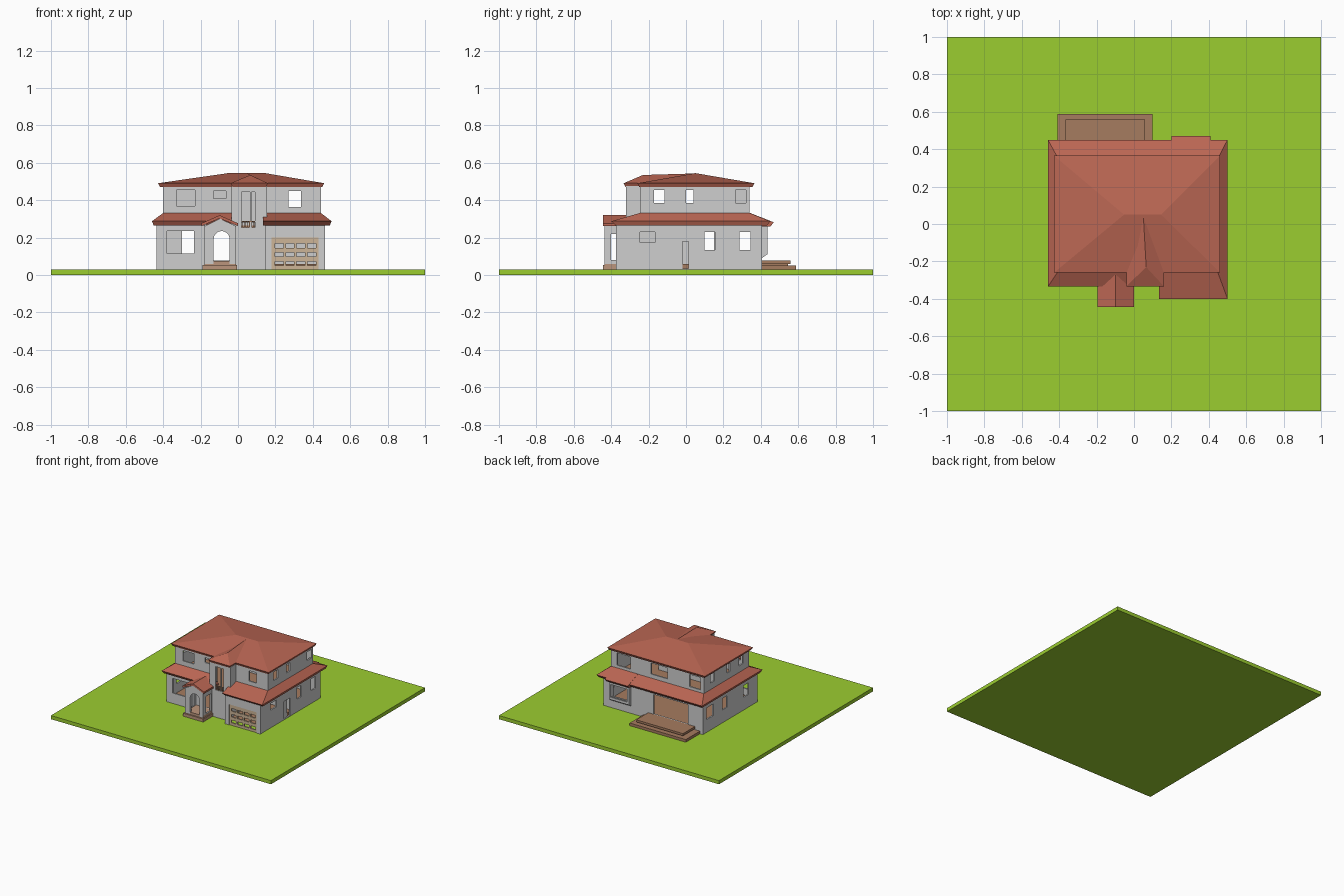
import bpy, bmesh, math
from mathutils import Vector

cube = bpy.data.objects.get("Cube")
if cube:
    bpy.data.objects.remove(cube, do_unlink=True)


def material(name, rgb):
    m = bpy.data.materials.new(name)
    m.use_nodes = True
    col = (*rgb, 1)
    m.diffuse_color = col
    m.node_tree.nodes["Principled BSDF"].inputs["Base Color"].default_value = col
    return m


GRASS = material("grass green", (.33, .61, .03))
WALL = material("wall grey", (.62, .62, .62))
ROOF = material("roof red", (.50, .135, .088))
TAN = material("garage door tan", (.61, .46, .31))
STEP = material("porch step tan", (.50, .30, .20))
BROWN = material("deck brown", (.38, .20, .115))


def finish(name, bm, mat, fix=True):
    if fix:
        bmesh.ops.recalc_face_normals(bm, faces=bm.faces)
    me = bpy.data.meshes.new(name)
    bm.to_mesh(me)
    bm.free()
    me.materials.append(mat)
    ob = bpy.data.objects.new(name, me)
    bpy.context.collection.objects.link(ob)
    return ob


def box(name, x, y, z, mat):
    bm = bmesh.new()
    bmesh.ops.create_cube(bm, size=1)
    for v in bm.verts:
        v.co = [lo + (c + .5) * (hi - lo) for c, (lo, hi) in zip(v.co, (x, y, z))]
    return finish(name, bm, mat)


def prism(name, pts, y0, y1, mat):
    """Extrude an x-z outline along y."""
    bm = bmesh.new()
    face = bm.faces.new([bm.verts.new((x, y0, z)) for x, z in pts])
    new = bmesh.ops.extrude_face_region(bm, geom=[face])["geom"]
    bmesh.ops.translate(bm, vec=(0, y1 - y0, 0),
                        verts=[g for g in new if isinstance(g, bmesh.types.BMVert)])
    return finish(name, bm, mat)


def wall(name, a, b, z0, z1, holes=(), mat=WALL, thick=.012):
    """Axis-aligned wall with rectangular openings (u0, u1, z0, z1); outside is right of a to b."""
    k = 0 if a[1] == b[1] else 1
    us = sorted({a[k], b[k], *(u for h in holes for u in h[:2])}, reverse=a[k] > b[k])
    zs = sorted({z0, z1, *(z for h in holes for z in h[2:])})
    bm = bmesh.new()

    def vert(u, z):
        return bm.verts.new((u, a[1], z) if k == 0 else (a[0], u, z))
    for u, v in zip(us, us[1:]):
        for p, q in zip(zs, zs[1:]):
            cu, cz = (u + v) / 2, (p + q) / 2
            if not any(h[0] < cu < h[1] and h[2] < cz < h[3] for h in holes):
                bm.faces.new([vert(u, p), vert(v, p), vert(v, q), vert(u, q)])
    bmesh.ops.remove_doubles(bm, verts=bm.verts, dist=1e-5)
    ob = finish(name, bm, mat, fix=False)
    mod = ob.modifiers.new("thickness", 'SOLIDIFY')
    mod.thickness, mod.offset = thick, -1
    return ob


def skirt(name, outer, inner, z_eave, z_top, closed=False):
    """Sloping roof band with a tapered eave lip, between an outer and an inner path."""
    bm = bmesh.new()
    rows = []
    for o, i in zip(outer, inner):
        o, i = Vector(o), Vector(i)
        lip = o + (i - o) * .15
        rows.append([bm.verts.new((*p, z)) for p, z in
                     ((i, z_top), (o, z_eave), (lip, z_eave - .022), (i, z_eave - .022))])
    for r, s in zip(rows, rows[1:]):
        for n in range(4):
            m = (n + 1) % 4
            bm.faces.new((r[n], r[m], s[m], s[n]))
    bm.faces.new(rows[0])
    bm.faces.new(rows[-1])
    return finish(name, bm, ROOF)


def hip(name, x, y, ridge_a, ridge_b, z=.491):
    """Hipped roof over a rectangle; ridge_a and ridge_b are its two top points."""
    bm = bmesh.new()

    def ring(d, h):
        return [bm.verts.new(p) for p in ((x[0] + d, y[0] + d, h), (x[1] - d, y[0] + d, h),
                                          (x[1] - d, y[1] - d, h), (x[0] + d, y[1] - d, h))]
    low, top = ring(.01, z - .02), ring(0, z)
    a, b = bm.verts.new(ridge_a), bm.verts.new(ridge_b)
    bm.faces.new(low)
    for n in range(4):
        m = (n + 1) % 4
        bm.faces.new((low[n], low[m], top[m], top[n]))
    if abs(ridge_a[0] - ridge_b[0]) > abs(ridge_a[1] - ridge_b[1]):
        faces = ((0, 1, b, a), (1, 2, b), (2, 3, a, b), (3, 0, a))
    else:
        faces = ((0, 1, a), (1, 2, b, a), (2, 3, b), (3, 0, a, b))
    for f in faces:
        bm.faces.new([top[v] if isinstance(v, int) else v for v in f])
    return finish(name, bm, ROOF)


# Ground and floors
box("lawn", (-1, 1), (-1, 1), (0, .03), GRASS)
box("ground_floor", (-.425, .453), (-.293, .393), (.03, .06), BROWN)
box("upper_floor", (-.425, .453), (-.293, .393), (.25, .265), BROWN)
box("bay_floor", (-.02, .14), (-.31, -.29), (.25, .265), BROWN)
box("garage_ceiling", (.157, .453), (-.363, -.293), (.25, .265), WALL)

# Ground storey walls
L, R, F, G, B = -.437, .465, -.305, -.375, .405
wall("lower_front_wall", (L, F), (.145, F), .03, .28,
     [(-.38, -.235, .115, .235), (-.13, -.045, .075, .235)])
wall("garage_side_wall", (.145, F), (.145, G), .03, .28)
wall("garage_front_wall", (.145, G), (R, G), .03, .28, [(.18, .43, .03, .2)])
wall("lower_left_wall", (R, G), (R, B), .03, .28,
     [(-.245, -.165, .175, .23), (-.067, .013, .035, .18), (.1, .155, .135, .23), (.285, .345, .135, .23)])
wall("lower_back_wall", (R, B), (L, B), .03, .28,
     [(.225, .385, .125, .235), (-.3, .01, .078, .24)])
wall("lower_right_wall", (L, B), (L, F), .03, .28,
     [(.27, .36, .135, .23), (.09, .15, .135, .23), (-.19, -.12, .135, .23)])
box("side_door", (.452, .458), (-.067, -.02), (.035, .18), WALL)

# Garage door with a grid of small openings
panes = [(.198 + .058 * i, .242 + .058 * i, .05 + .048 * j, .073 + .048 * j)
         for i in range(4) for j in range(3)]
wall("garage_door", (.18, G + .005), (.43, G + .005), .03, .2, panes, TAN)

# Upper storey walls
l, r, f, b = -.4, .443, -.245, .34
wall("upper_front_wall", (l, f), (r, f), .26, .475,
     [(-.33, -.23, .37, .455), (-.13, -.065, .41, .45), (-.023, .143, .26, .475), (.27, .338, .365, .45)])
wall("upper_left_wall", (r, f), (r, b), .26, .475,
     [(-.17, -.115, .385, .455), (0, .04, .385, .455), (.265, .32, .385, .455)])
wall("upper_back_wall", (r, b), (l, b), .26, .475,
     [(.265, .39, .355, .455), (-.07, .08, .365, .455), (-.37, -.27, .355, .455)])
wall("upper_right_wall", (l, b), (l, f), .26, .475,
     [(.2, .255, .385, .455), (0, .04, .385, .455), (-.17, -.115, .385, .455)])

# Interior partitions
box("garage_rear_partition", (.14, .453), (.05, .06), (.06, .25), WALL)
box("garage_side_partition", (.14, .15), (-.3, .06), (.06, .25), WALL)
box("upper_partition", (-.39, .2), (.06, .07), (.265, .472), WALL)

# Projecting stair bay at the front
wall("stair_bay_front", (-.035, -.32), (.155, -.32), .03, .475, [(.02, .09, .255, .445)])
for name, p, q in (("left", (.155, -.32), (.155, f)), ("right", (-.035, f), (-.035, -.32))):
    wall("stair_bay_" + name, p, q, .03, .475)
box("bay_window_post", (.064, .072), (-.318, -.31), (.255, .445), WALL)
box("bay_rail", (.02, .09), (-.325, -.317), (.283, .29), BROWN)
for i in range(6):
    x = .024 + i * .012
    box("bay_baluster", (x, x + .003), (-.323, -.319), (.255, .284), BROWN)

# Back window box with tapered underside
for name, x in (("left", .385), ("right", .215)):
    box("back_box_side_" + name, (x, x + .01), (.4, .435), (.11, .28), WALL)
wall("back_box_front", (.395, .435), (.215, .435), .11, .28, [(.23, .38, .13, .235)])
bm = bmesh.new()
low = [bm.verts.new(p) for p in ((.215, .405, .09), (.395, .405, .09))]
mid = [bm.verts.new(p) for p in ((.395, .435, .112), (.215, .435, .112))]
back = [bm.verts.new(p) for p in ((.215, .405, .112), (.395, .405, .112))]
for face in ((*low, *mid), (*back, *mid), (*low, back[1], back[0]),
             (low[0], mid[1], back[0]), (low[1], mid[0], back[1])):
    bm.faces.new(face)
finish("back_box_sill", bm, WALL)

# Arched porch
cx, rad, spring = -.0875, .0425, .1925
arch = [(cx + rad * math.cos(t), spring + rad * math.sin(t))
        for t in (math.pi * i / 14 for i in range(15))]
prism("porch_front", [(-.012, .06), (-.012, .262), (-.096, .302), (-.178, .262), (-.178, .06),
                      (cx - rad, .06)] + arch[::-1] + [(cx + rad, .06)], -.435, -.42, WALL)
for name, p, q in (("left", (-.012, -.42), (-.012, F)), ("right", (-.178, F), (-.178, -.42))):
    wall("porch_side_" + name, p, q, .06, .27, [(-.4, -.335, .08, .22)])
box("porch_step", (-.19, -.005), (-.445, F), (.03, .055), STEP)
box("porch_floor", (-.178, -.012), (-.435, F), (.055, .075), STEP)
prism("porch_roof", [(-.195, .262), (-.195, .277), (-.098, .32), (0, .277), (0, .262), (-.098, .303)],
      -.443, -.25, ROOF)

# Lower roof band around the house
skirt("lower_roof",
      [(-.035, -.335), (-.46, -.335), (-.46, .45), (.5, .45), (.5, -.4), (.135, -.4)],
      [(-.035, f), (l, f), (l, b), (r, b), (r, f), (.135, f)], .288, .332)
skirt("back_box_roof", [(.2, .47), (.41, .47)], [(.2, b), (.41, b)], .282, .333)

# Upper hipped roof with a front hip over the stair bay
hip("upper_roof", (-.427, .46), (-.26, .365), (-.053, .05, .545), (.145, .05, .545))
hip("stair_bay_roof", (-.04, .16), (-.333, .04), (.065, -.23, .535), (.05, .04, .543))

# Back deck
box("deck_lower", (-.41, .1), (B, .588), (.03, .052), BROWN)
box("deck_core", (-.35, .045), (B, .545), (.052, .062), BROWN)
box("deck_upper", (-.365, .06), (B, .56), (.06, .078), BROWN)
